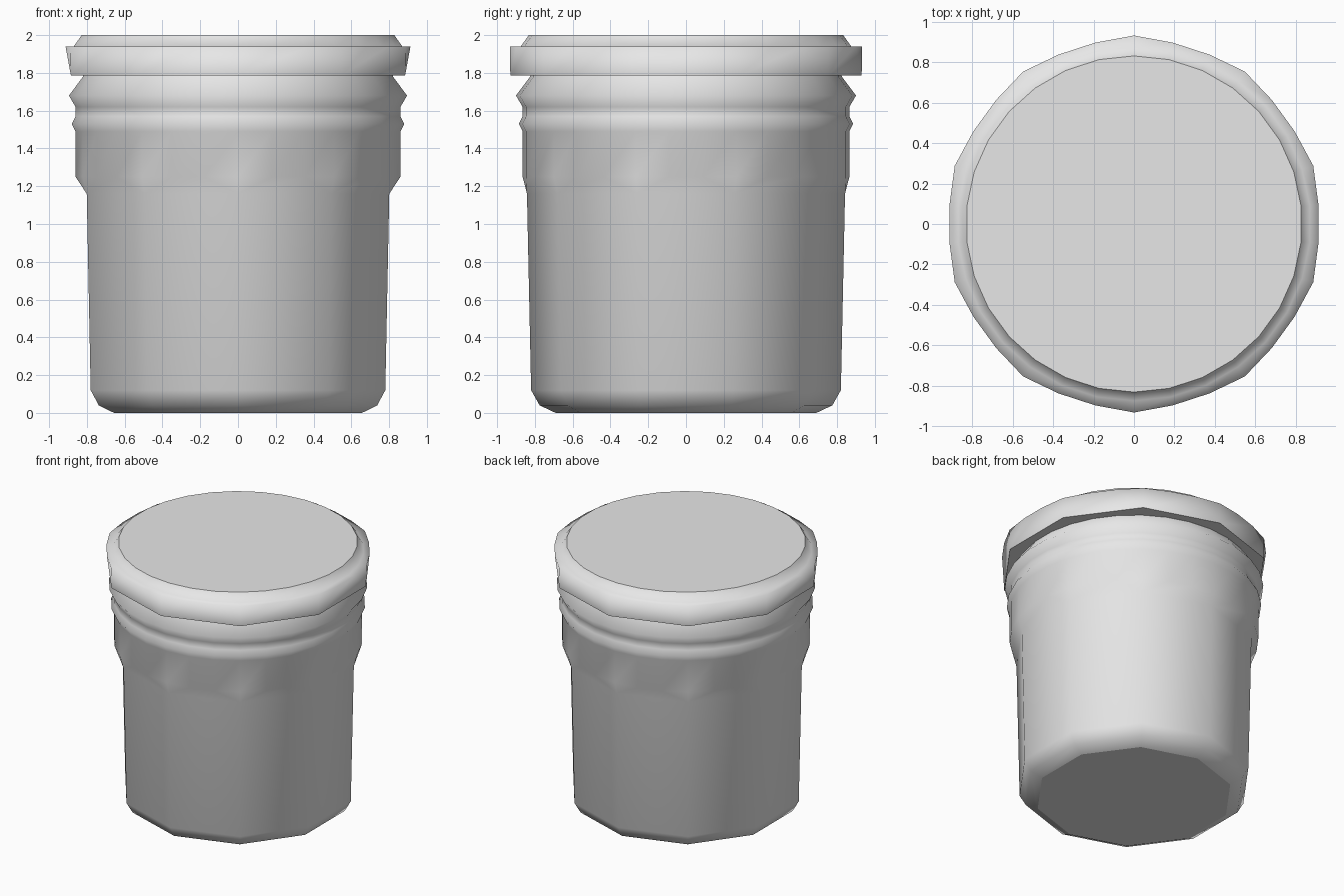
import bpy, bmesh
from math import radians, cos, sin

if "Cube" in bpy.data.objects:
    bpy.data.objects.remove(bpy.data.objects["Cube"])

grey = bpy.data.materials.new("light_grey")
grey.use_nodes = True
colour = (0.8, 0.8, 0.8, 1)
grey.diffuse_color = colour
grey.node_tree.nodes["Principled BSDF"].inputs["Base Color"].default_value = colour


def add_ring(bm, sides, radius, z, corner=0.0):
    """Ring with a corner at the front; 'corner' pushes out every third point."""
    ring = []
    for k in range(sides):
        a = radians(-90 + 360 * k / sides)
        r = radius + (corner if k % 3 == 0 else 0)
        ring.append(bm.verts.new((r * cos(a), r * sin(a), z)))
    return ring


def bridge(bm, lower, upper):
    """Join two rings; a ten-sided ring can meet a thirty-sided one."""
    if len(lower) > len(upper):
        lower, upper = upper, lower
    n, m = len(lower), len(upper)
    for i in range(n):
        a, b = lower[i], lower[(i + 1) % n]
        if n == m:
            bm.faces.new((a, b, upper[(i + 1) % m], upper[i]))
        else:
            u = [upper[(3 * i + j) % m] for j in range(4)]
            bm.faces.new((a, u[1], u[0]))
            bm.faces.new((a, b, u[2], u[1]))
            bm.faces.new((b, u[3], u[2]))


def loft(name, profile, seam=None):
    bm = bmesh.new()
    rings = [add_ring(bm, *p) for p in profile]
    for lower, upper in zip(rings, rings[1:]):
        bridge(bm, lower, upper)
    caps = [bm.faces.new(rings[0]), bm.faces.new(rings[-1])]
    bmesh.ops.recalc_face_normals(bm, faces=bm.faces[:])
    for f in bm.faces:
        f.smooth = f not in caps
    for cap in caps:
        for e in cap.edges:
            e.smooth = False
    # Sharp upright seam between the given rings
    if seam:
        corner, first, last = seam
        for lo, hi in zip(rings[first:last], rings[first + 1:last + 1]):
            bm.edges.get((lo[corner], hi[corner])).smooth = False
    mesh = bpy.data.meshes.new(name)
    bm.to_mesh(mesh)
    bm.free()
    mesh.materials.append(grey)
    obj = bpy.data.objects.new(name, mesh)
    bpy.context.collection.objects.link(obj)
    return obj


# Jar: ten-sided body, round shoulder, bead and threaded neck
loft("jar_body", [
    (10, 0.69, 0.0), (10, 0.775, 0.04), (10, 0.82, 0.12), (10, 0.842, 1.16),
    (30, 0.865, 1.25), (30, 0.865, 1.49), (30, 0.885, 1.53), (30, 0.865, 1.57),
    (30, 0.865, 1.62), (30, 0.9, 1.68), (30, 0.825, 1.78), (30, 0.82, 1.82),
], seam=(2, 2, 3))

# Lid: ten-sided lower edge flowing into a round rim and flat top
loft("jar_lid", [
    (10, 0.93, 1.785), (30, 0.918, 1.94, 0.015),
    (30, 0.875, 1.94), (30, 0.832, 2.0),
])
